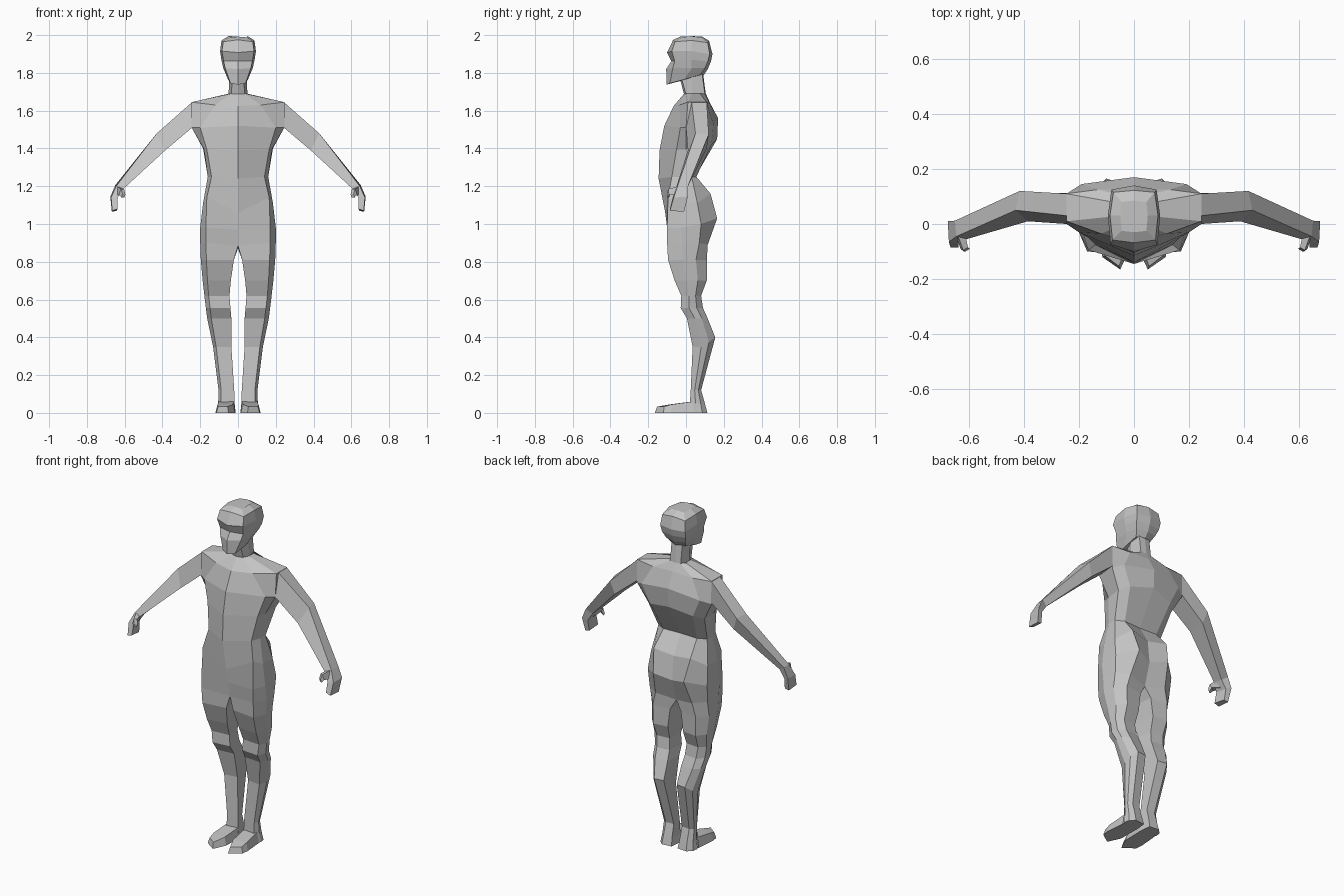
import bpy, bmesh

skin = bpy.data.materials.new("plain grey")
skin.diffuse_color = (0.55, 0.55, 0.55, 1)


def build(name, lofts):
    """Mirrored mesh from lofts: (rings, number of open rings, cap start, cap end)."""
    bm = bmesh.new()
    for side in (1, -1):
        for rings, open_rings, cap_a, cap_b in lofts:
            loops = [[bm.verts.new((x * side, y, z)) for x, y, z in r] for r in rings]
            n = len(loops[0])
            for i, (a, b) in enumerate(zip(loops, loops[1:])):
                # open rings end on the centre line, closed rings go all round
                for k in range(n - 1 if i + 1 < open_rings else n):
                    m = (k + 1) % n
                    bm.faces.new((a[k], a[m], b[m], b[k]))
            if cap_a:
                bm.faces.new(loops[0])
            if cap_b:
                bm.faces.new(loops[-1])
    bmesh.ops.remove_doubles(bm, verts=bm.verts, dist=0.0005)
    bmesh.ops.recalc_face_normals(bm, faces=bm.faces)
    me = bpy.data.meshes.new(name)
    bm.to_mesh(me)
    bm.free()
    me.materials.append(skin)
    ob = bpy.data.objects.new(name, me)
    bpy.context.collection.objects.link(ob)
    return ob


def leg_ring(z, xi, xo, yf, yb, lift=0.0):
    """Six-sided leg section; lift raises the back edge."""
    w, d = xo - xi, yb - yf
    return [(xi, yf + 0.08 * d, z), (xo - 0.17 * w, yf, z),
            (xo, yf + 0.38 * d, z), (xo - 0.05 * w, yf + 0.72 * d, z + lift / 2),
            (xi + 0.68 * w, yb, z + lift), (xi + 0.08 * w, yb - 0.06 * d, z + lift)]


# Half sections: front centre, front, side front, side back, back, back centre
chest = [
    [(0, -.01, 1.69), (.035, 0, 1.69), (.05, .03, 1.69),
     (.05, .075, 1.69), (.03, .1, 1.69), (0, .105, 1.69)],
    [(0, -.065, 1.625), (.12, -.035, 1.63), (.245, .01, 1.645),
     (.245, .11, 1.645), (.13, .125, 1.64), (0, .125, 1.645)],
    [(0, -.115, 1.52), (.2, -.03, 1.51), (.245, 0, 1.51),
     (.245, .11, 1.51), (.19, .145, 1.53), (0, .17, 1.56)],
    [(0, -.14, 1.39), (.165, -.05, 1.395), (.18, 0, 1.395),
     (.185, .09, 1.4), (.14, .135, 1.42), (0, .165, 1.45)],
    [(0, -.145, 1.24), (.14, -.075, 1.25), (.16, -.02, 1.25),
     (.16, .03, 1.25), (.11, .055, 1.25), (0, .05, 1.25)],
]
hips = [
    [(0, -.11, 1.06), (.165, -.095, 1.14), (.185, -.03, 1.11),
     (.185, .06, 1.11), (.12, .13, 1.16), (0, .115, 1.14)],
    [(0, -.09, .97), (.17, -.1, .98), (.2, -.03, .98),
     (.195, .08, 1.0), (.1, .165, 1.03), (0, .13, 1.0)],
    [(0, -.075, .885), (.17, -.1, .9), (.2, -.02, .9),
     (.19, .07, .9), (.12, .115, .89), (0, .09, .87)],
]
legs = [leg_ring(*r) for r in (
    (.81, .022, .197, -.095, .11), (.70, .038, .187, -.06, .11),
    (.62, .045, .178, -.025, .08), (.555, .04, .17, -.028, .09),
    (.50, .035, .163, .005, .115), (.35, .035, .132, .035, .155, .05),
    (.12, .02, .103, .025, .08), (.05, .018, .105, .02, .1),
    (0, .012, .112, .02, .113))]
torso = chest + hips
build("body_and_legs", [(torso + legs, len(torso), False, True)])

# Forefoot, from ankle to toes
build("feet", [([
    [(.014, .03, 0), (.11, .04, 0), (.1, .035, .06), (.02, .03, .06)],
    [(.015, -.09, 0), (.12, -.08, 0), (.108, -.075, .045), (.028, -.085, .045)],
    [(.05, -.165, 0), (.115, -.12, 0), (.105, -.115, .033), (.055, -.153, .033)],
], 0, False, True)])

# Arms with hands: top front, top back, bottom back, bottom front
arm = [
    [(.243, .03, 1.645), (.243, .11, 1.645), (.243, .112, 1.52), (.243, 0, 1.51)],
    [(.43, .05, 1.48), (.415, .12, 1.475), (.39, .11, 1.4), (.385, .01, 1.39)],
    [(.645, -.045, 1.2), (.65, .012, 1.205), (.615, 0, 1.18), (.608, -.055, 1.185)],
    [(.672, -.065, 1.14), (.676, .01, 1.145), (.645, .0, 1.135), (.637, -.07, 1.14)],
    [(.666, -.085, 1.07), (.668, -.01, 1.065), (.642, -.01, 1.07), (.637, -.085, 1.08)],
]
thumb = [
    [(.64, -.04, 1.2), (.65, -.03, 1.15), (.625, -.03, 1.15), (.612, -.04, 1.19)],
    [(.62, -.095, 1.185), (.63, -.09, 1.155), (.612, -.08, 1.165), (.603, -.085, 1.185)],
    [(.612, -.1, 1.16), (.617, -.1, 1.14), (.602, -.09, 1.14), (.596, -.09, 1.155)],
]
build("arms", [(arm, 0, False, True), (thumb, 0, False, True)])

# Neck
build("neck", [([
    [(0, -.01, 1.685), (.035, 0, 1.685), (.05, .035, 1.685), (.035, .1, 1.685), (0, .105, 1.685)],
    [(0, -.035, 1.78), (.03, -.025, 1.78), (.046, .03, 1.78), (.035, .085, 1.8), (0, .09, 1.8)],
], 2, False, False)])

# Head: crown, brow, eye line, cheek, jaw
build("head", [([
    [(0, -.03, 1.992), (.045, -.025, 1.988), (.05, .03, 1.995), (.045, .08, 1.988), (0, .085, 1.992)],
    [(0, -.068, 1.975), (.078, -.058, 1.965), (.087, .03, 1.972), (.075, .115, 1.96), (0, .122, 1.97)],
    [(0, -.1, 1.908), (.085, -.075, 1.915), (.095, .03, 1.915), (.082, .125, 1.9), (0, .14, 1.9)],
    [(0, -.077, 1.862), (.076, -.06, 1.862), (.088, .03, 1.87), (.078, .115, 1.86), (0, .132, 1.86)],
    [(0, -.105, 1.82), (.068, -.07, 1.825), (.078, .03, 1.825), (.065, .1, 1.825), (0, .115, 1.82)],
    [(0, -.102, 1.738), (.04, -.085, 1.745), (.053, -.01, 1.765), (.048, .075, 1.79), (0, .095, 1.79)],
], 6, True, True)])
